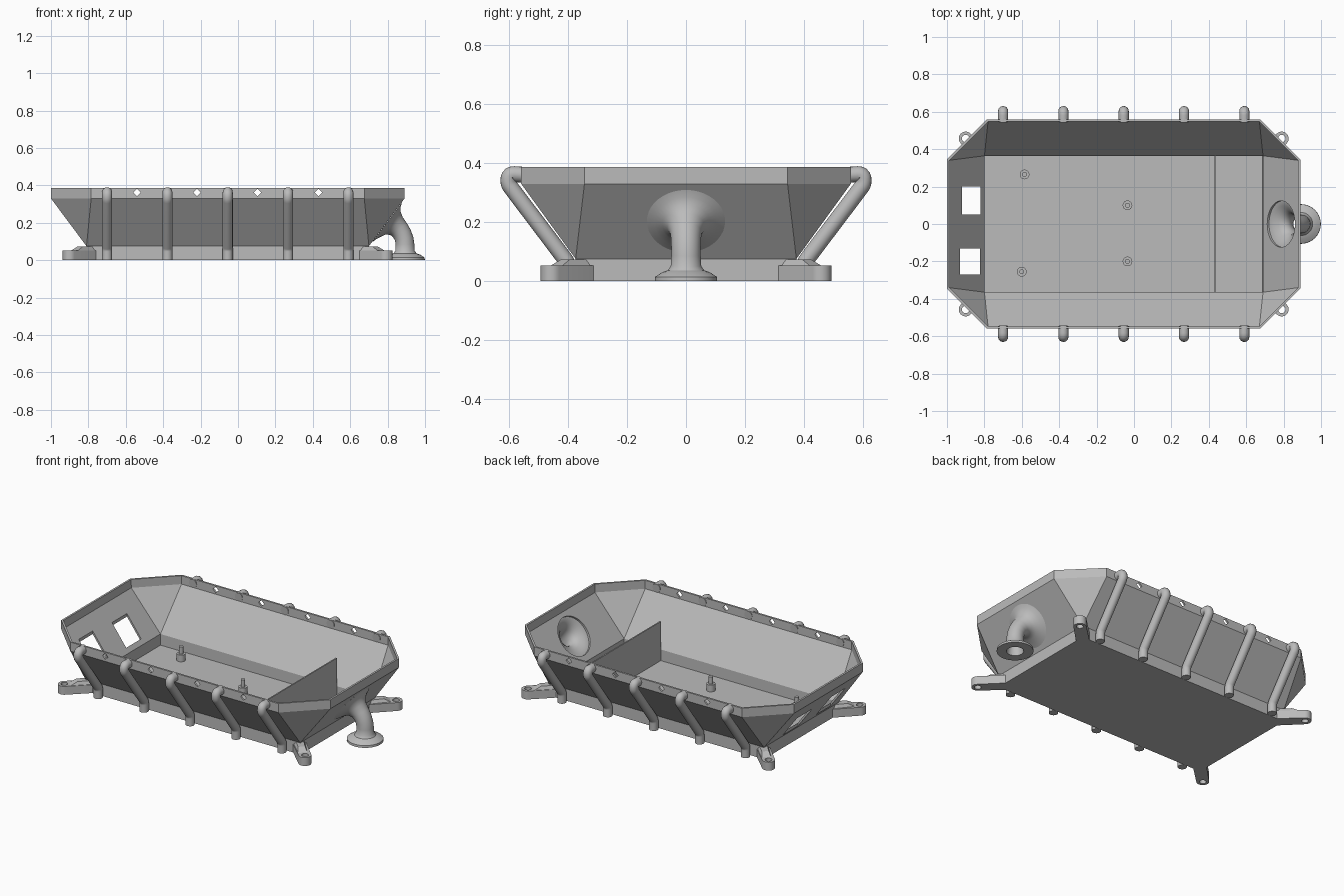
import bpy, bmesh
from math import sin, cos, pi, radians
from mathutils import Vector, Matrix

cube = bpy.data.objects.get("Cube")
if cube:
    bpy.data.objects.remove(cube, do_unlink=True)

grey = bpy.data.materials.new("plain grey")
grey.use_nodes = True
grey.diffuse_color = (0.5, 0.5, 0.5, 1)
grey.node_tree.nodes["Principled BSDF"].inputs["Base Color"].default_value = (0.5, 0.5, 0.5, 1)


def finish(name, bm):
    bmesh.ops.recalc_face_normals(bm, faces=bm.faces)
    mesh = bpy.data.meshes.new(name)
    bm.to_mesh(mesh)
    bm.free()
    mesh.materials.append(grey)
    ob = bpy.data.objects.new(name, mesh)
    bpy.context.scene.collection.objects.link(ob)
    return ob


def loft(name, rings, closed=False):
    """Skin a row of point rings; cap the ends or join last to first."""
    bm = bmesh.new()
    loops = [[bm.verts.new(p) for p in ring] for ring in rings]
    n = len(loops[0])
    pairs = list(zip(loops, loops[1:]))
    if closed:
        pairs.append((loops[-1], loops[0]))
    else:
        bm.faces.new(loops[0])
        bm.faces.new(loops[-1])
    for a, b in pairs:
        for i in range(n):
            j = (i + 1) % n
            bm.faces.new((a[i], a[j], b[j], b[i]))
    return finish(name, bm)


def ring(centre, direction, side, radius, n=16):
    d, s = Vector(direction).normalized(), Vector(side)
    up = d.cross(s)
    return [Vector(centre) + radius * (cos(2 * pi * i / n) * s + sin(2 * pi * i / n) * up)
            for i in range(n)]


def bake(ob):
    """Apply all modifiers."""
    dg = bpy.context.evaluated_depsgraph_get()
    mesh = bpy.data.meshes.new_from_object(ob.evaluated_get(dg))
    ob.modifiers.clear()
    ob.data = mesh


def cut(ob, cutter):
    mod = ob.modifiers.new("cut", 'BOOLEAN')
    mod.operation, mod.solver, mod.object = 'DIFFERENCE', 'EXACT', cutter
    bake(ob)
    bpy.data.objects.remove(cutter, do_unlink=True)


def box(bm, centre, size, turn=0):
    m = Matrix.Translation(centre) @ Matrix.Rotation(turn, 4, 'Y') @ Matrix.Diagonal((*size, 1))
    bmesh.ops.create_cube(bm, size=1, matrix=m)


def cylinder(bm, centre, radius, depth, n=24, rot=Matrix()):
    bmesh.ops.create_cone(bm, cap_ends=True, segments=n, radius1=radius, radius2=radius,
                          depth=depth, matrix=Matrix.Translation(centre) @ rot)


# Tub: rectangular foot, flared sides, octagonal upright rim
X0, X1, Y = -0.81, 0.70, 0.375
OX0, OX1, OY, C = -1.0, 0.89, 0.56, 0.215
WALL = 0.012
rect = [(X0, -Y), (X1, -Y), (X1, Y), (X0, Y)]
octagon = [(OX0 + C, -OY), (OX1 - C, -OY), (OX1, -OY + C), (OX1, OY - C),
           (OX1 - C, OY), (OX0 + C, OY), (OX0, OY - C), (OX0, -OY + C)]
bm = bmesh.new()
low, foot = ([bm.verts.new((x, y, z)) for x, y in rect] for z in (0, 0.075))
flare, rim = ([bm.verts.new((x, y, z)) for x, y in octagon] for z in (0.33, 0.387))
bm.faces.new(low)
for i in range(4):
    j = (i + 1) % 4
    bm.faces.new((low[i], low[j], foot[j], foot[i]))
    bm.faces.new((foot[i], foot[j], flare[2 * i + 1], flare[2 * i]))
    bm.faces.new((foot[j], flare[(2 * i + 2) % 8], flare[2 * i + 1]))
for i in range(8):
    j = (i + 1) % 8
    bm.faces.new((flare[i], flare[j], rim[j], rim[i]))
# An open shell needs its normals to face outwards before thickening
bmesh.ops.recalc_face_normals(bm, faces=bm.faces)
bm.faces.ensure_lookup_table()
if bm.faces[0].normal.z > 0:
    bmesh.ops.reverse_faces(bm, faces=bm.faces)
mesh = bpy.data.meshes.new("tub")
bm.to_mesh(mesh)
bm.free()
mesh.materials.append(grey)
tub = bpy.data.objects.new("tub", mesh)
bpy.context.scene.collection.objects.link(tub)
solid = tub.modifiers.new("wall", 'SOLIDIFY')
solid.thickness, solid.offset, solid.use_even_offset = WALL, -1, True
bake(tub)

# Openings: diamond rim holes, two end windows, pipe mouth
MOUTH = Vector((0.797, 0, 0.203))
OUT = Vector((0.8, 0, -0.6))
bm = bmesh.new()
for x in (-0.54, -0.22, 0.105, 0.43):
    box(bm, (x, 0, 0.362), (0.028, 1.4, 0.028), pi / 4)
box(bm, (-0.87, 0.125, 0.15), (0.1, 0.15, 0.4))
box(bm, (-0.877, -0.2, 0.15), (0.105, 0.14, 0.4))
cylinder(bm, MOUTH, 0.124, 0.06, 48, OUT.to_track_quat('Z', 'Y').to_matrix().to_4x4())
cut(tub, finish("opening_cutter", bm))

smooth = []

# Side tubes hooked over the rim
corners = [Vector(p) for p in ((0.402, 0), (0.402, 0.062), (0.606, 0.332), (0.600, 0.364), (0.545, 0.36))]
path = [corners[0]]
for a, b, c in zip(corners, corners[1:], corners[2:]):
    p, q = b + (a - b).normalized() * 0.016, b + (c - b).normalized() * 0.016
    path += [p.lerp(b, t).lerp(b.lerp(q, t), t) for t in (0, 0.25, 0.5, 0.75, 1)]
path.append(corners[-1])
for s, side in ((-1, "front"), (1, "back")):
    for k in range(5):
        x = -0.70 + 0.3225 * k
        rings = []
        for i, p in enumerate(path):
            d = path[min(i + 1, len(path) - 1)] - path[max(i - 1, 0)]
            rings.append(ring((x, s * p.x, p.y), (0, s * d.x, d.y), (1, 0, 0), 0.027))
        smooth.append(loft(f"{side}_tube_{k + 1}", rings))

# Outlet elbow: horn at the wall, bend, flanged foot, hollow inside
outer = [(0.797, 0.203, -37, 0.133), (0.805, 0.199, -37, 0.108), (0.819, 0.193, -38, 0.083),
         (0.836, 0.184, -44, 0.064), (0.860, 0.165, -55, 0.054), (0.876, 0.143, -67, 0.051),
         (0.888, 0.115, -80, 0.05), (0.893, 0.085, -90, 0.05), (0.893, 0.05, -90, 0.052),
         (0.893, 0.036, -90, 0.062), (0.893, 0.03, -90, 0.08), (0.893, 0.014, -90, 0.105),
         (0.893, 0, -90, 0.106)]
inner = [(x, z, t, r - 0.009) for x, z, t, r in outer[:9]]
inner.append((0.893, 0, -90, 0.05))
rings = [ring((x, 0, z), (cos(radians(t)), 0, sin(radians(t))), (0, 1, 0), r, 40)
         for x, z, t, r in outer + inner[::-1]]
smooth.append(loft("outlet_elbow", rings, closed=True))

# Corner mounting lugs with bolt hole and sloped gusset
EAR = (0.09, 0.082)
arc = [(EAR[0] + 0.037 * cos(a), EAR[1] + 0.037 * sin(a))
       for a in (radians(135 - 15 * i) for i in range(13))]
outline = [(0, 0), (-0.05, 0)] + arc + [(0, -0.06)]
gusset_low = [(0, 0), (-0.045, 0), (0.045, 0.085), (0.082, 0.045), (0, -0.05)]
gusset_top = [(0, 0), (-0.03, 0), (0.02, 0.05), (0.048, 0.02), (0, -0.035)]
for sx, cx, end in ((-1, X0, "right"), (1, X1, "left")):
    for sy, side in ((-1, "front"), (1, "back")):
        def place(points, z):
            return [(cx + sx * p, sy * (Y + q), z) for p, q in points]
        lug = loft(f"{side}_{end}_lug", [place(outline, 0), place(outline, 0.053)])
        bm = bmesh.new()
        cylinder(bm, place([EAR], 0.03)[0], 0.02, 0.2)
        cut(lug, finish("bolt_cutter", bm))
        smooth.append(lug)
        loft(f"{side}_{end}_gusset", [place(gusset_low, 0.052), place(gusset_top, 0.073)])

# Inner divider plate
bm = bmesh.new()
box(bm, (0.435, 0, 0.135), (0.008, 0.73, 0.25))
finish("divider", bm)

# Stepped standoffs on the floor
for k, (x, y) in enumerate([(-0.585, 0.265), (-0.60, -0.255), (-0.035, 0.1), (-0.035, -0.2)]):
    steps = [(0.01, 0.026), (0.055, 0.026), (0.055, 0.013), (0.1, 0.013)]
    smooth.append(loft(f"standoff_{k + 1}",
                       [ring((x, y, z), (0, 0, 1), (1, 0, 0), r) for z, r in steps]))

# Smooth the round parts, keeping hard edges
bpy.ops.object.select_all(action='DESELECT')
for ob in smooth:
    ob.select_set(True)
bpy.context.view_layer.objects.active = smooth[0]
bpy.ops.object.shade_smooth_by_angle(angle=radians(35))
